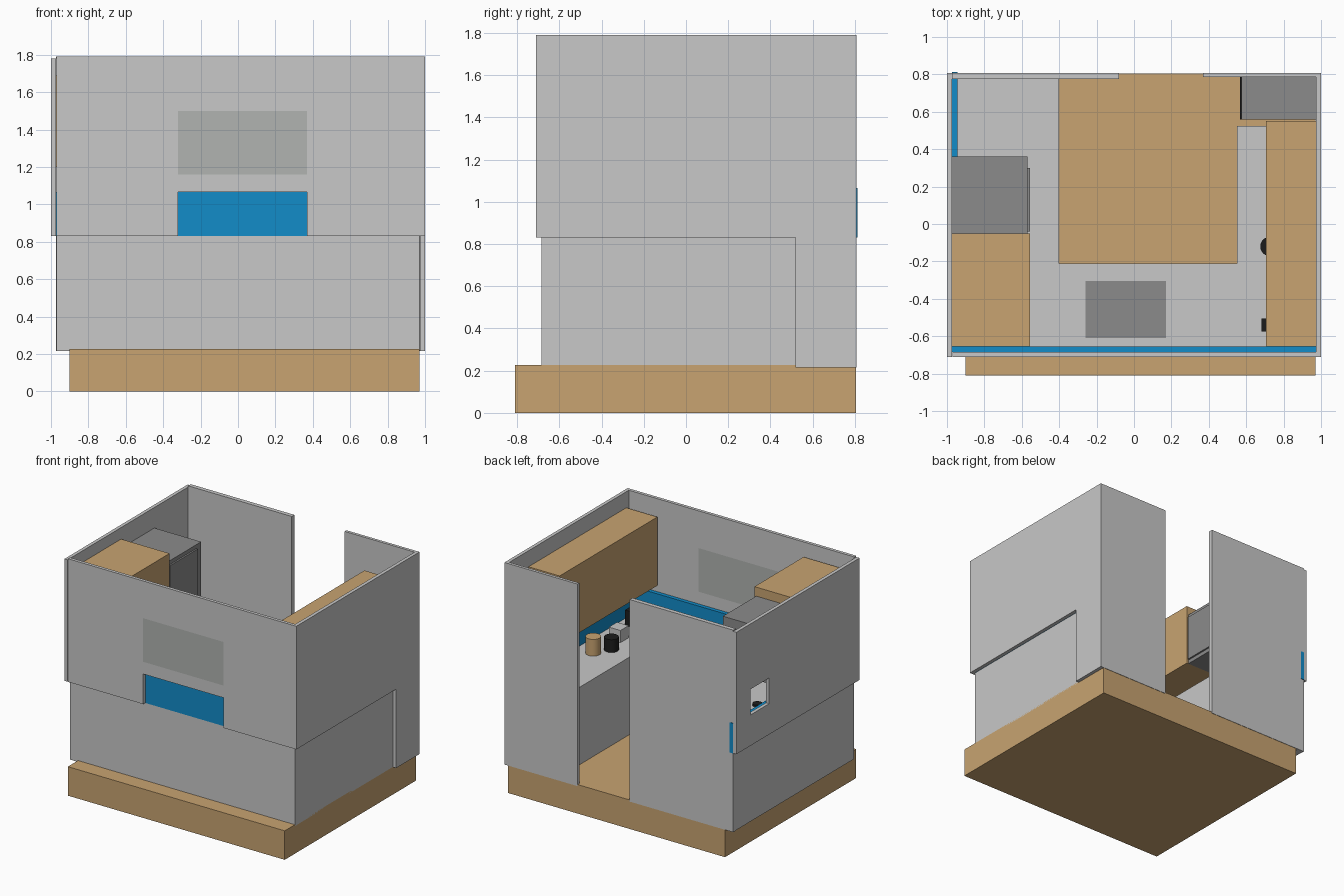
import bpy
import bmesh
from mathutils import Vector

cube = bpy.data.objects.get("Cube")
if cube:
    bpy.data.objects.remove(cube, do_unlink=True)


def material(name, r, g, b):
    m = bpy.data.materials.new(name)
    m.use_nodes = True
    m.diffuse_color = (r, g, b, 1)
    m.node_tree.nodes["Principled BSDF"].inputs["Base Color"].default_value = (r, g, b, 1)
    return m


WALL = material("light_grey", 0.58, 0.58, 0.58)
WOOD = material("tan_wood", 0.58, 0.37, 0.165)
TILE = material("blue_tile", 0.006, 0.262, 0.584)
STEEL = material("dark_grey", 0.26, 0.26, 0.26)
BLACK = material("black", 0.012, 0.012, 0.012)
GLASS = material("window_grey", 0.44, 0.456, 0.44)


def finish(name, bm, mat):
    bmesh.ops.recalc_face_normals(bm, faces=bm.faces)
    mesh = bpy.data.meshes.new(name)
    bm.to_mesh(mesh)
    bm.free()
    mesh.materials.append(mat)
    ob = bpy.data.objects.new(name, mesh)
    bpy.context.collection.objects.link(ob)
    return ob


def box(name, mat, x, y, z):
    """Box from (low, high) ranges on each axis."""
    bm = bmesh.new()
    bmesh.ops.create_cube(bm, size=1)
    for v in bm.verts:
        v.co = [lo + (c + 0.5) * (hi - lo) for c, (lo, hi) in zip(v.co, (x, y, z))]
    return finish(name, bm, mat)


def panel(name, mat, axis, depth, us, vs, holes):
    """Slab across one axis, laid out as a grid of cells with some left open."""
    bm = bmesh.new()

    def point(u, v):
        co = [u, v]
        co.insert(axis, depth[0])
        return bm.verts.new(co)

    grid = [[point(u, v) for v in vs] for u in us]
    for i in range(len(us) - 1):
        for j in range(len(vs) - 1):
            if (i, j) not in holes:
                bm.faces.new((grid[i][j], grid[i + 1][j], grid[i + 1][j + 1], grid[i][j + 1]))
    bmesh.ops.delete(bm, geom=[v for v in bm.verts if not v.link_faces], context='VERTS')
    res = bmesh.ops.extrude_face_region(bm, geom=bm.faces[:])
    shift = Vector((0, 0, 0))
    shift[axis] = depth[1] - depth[0]
    bmesh.ops.translate(bm, vec=shift, verts=[g for g in res["geom"] if isinstance(g, bmesh.types.BMVert)])
    return finish(name, bm, mat)


def cylinder(name, mat, x, y, z, radius, height):
    bm = bmesh.new()
    bmesh.ops.create_cone(bm, cap_ends=True, segments=24, radius1=radius, radius2=radius, depth=height)
    bmesh.ops.translate(bm, vec=(x, y, z + height / 2), verts=bm.verts)
    ob = finish(name, bm, mat)
    bpy.context.view_layer.objects.active = ob
    bpy.ops.object.select_all(action='DESELECT')
    ob.select_set(True)
    bpy.ops.object.shade_smooth_by_angle()


TOP = 1.79       # wall tops
COUNTER = 0.83   # worktop height
LOW = 0.215      # bottom of walls and cabinets
SPLASH = (COUNTER, 1.065)

# Floor slab
box("floor_base", WOOD, (-0.90, 0.97), (-0.81, 0.805), (0, 0.226))

# U-shaped base cabinets with worktop
panel("base_cabinets", WALL, 2, (LOW, COUNTER),
      (-0.97, -0.40, 0.55, 0.97), (-0.685, -0.21, 0.525, 0.78),
      {(1, 1), (1, 2), (2, 2)})

# Front wall with serving hatch and window
panel("front_wall", WALL, 1, (-0.71, -0.685),
      (-0.97, -0.32, 0.37, 1.0), (*SPLASH, 1.16, 1.50, TOP), {(1, 0), (1, 2)})
box("front_window", GLASS, (-0.32, 0.37), (-0.71, -0.685), (1.16, 1.50))

# Side walls: one with a small window, one reaching the floor at the rear
panel("right_wall", WALL, 0, (-1.0, -0.973),
      (-0.71, 0.405, 0.635, 0.808), (COUNTER, 1.07, 1.27, 1.78), {(1, 1)})
panel("left_wall", WALL, 0, (0.973, 1.0),
      (-0.685, 0.52, 0.785), (LOW, COUNTER, TOP), {(0, 0)})

# Rear walls either side of the doorway
box("rear_wall_right", WALL, (-0.973, -0.08), (0.775, 0.808), (LOW, TOP))
box("rear_wall_left", WALL, (0.37, 1.0), (0.785, 0.808), (LOW, TOP))

# Tiled splashbacks
box("front_splashback", TILE, (-0.973, 0.973), (-0.685, -0.655), SPLASH)
box("right_splashback", TILE, (-0.973, -0.945), (-0.655, 0.812), SPLASH)
box("left_splashback", TILE, (0.945, 0.973), (-0.655, 0.525), SPLASH)

# Wall cabinets
box("right_wall_cabinet", WOOD, (-0.973, -0.555), (-0.655, -0.05), (1.20, 1.69))
box("left_wall_cabinet", WOOD, (0.705, 0.973), (-0.655, 0.55), (1.13, 1.665))

# Oven hung beside the cabinet, with its door
box("oven", STEEL, (-0.973, -0.57), (-0.05, 0.36), (1.20, 1.62))
box("oven_door", STEEL, (-0.57, -0.557), (-0.04, 0.30), (1.23, 1.59))

# Fridge with dark door
box("fridge", STEEL, (0.575, 0.973), (0.56, 0.785), (0.22, 1.20))
box("fridge_door", BLACK, (0.566, 0.575), (0.56, 0.785), (0.24, 1.19))

# Sink plate and hob burners
box("sink", STEEL, (-0.26, 0.17), (-0.61, -0.305), (COUNTER, 0.838))
for x in (-0.85, -0.65):
    for y in (0.05, 0.26):
        cylinder("burner", BLACK, x, y, COUNTER, 0.035, 0.015)

# Worktop items
cylinder("wood_jar", WOOD, 0.80, 0.0, COUNTER, 0.055, 0.13)
cylinder("black_jar", BLACK, 0.727, -0.12, COUNTER, 0.052, 0.10)
box("toaster", WALL, (0.74, 0.84), (-0.35, -0.25), (COUNTER, 0.925))
box("coffee_maker", BLACK, (0.683, 0.88), (-0.575, -0.505), (COUNTER, 0.95))
